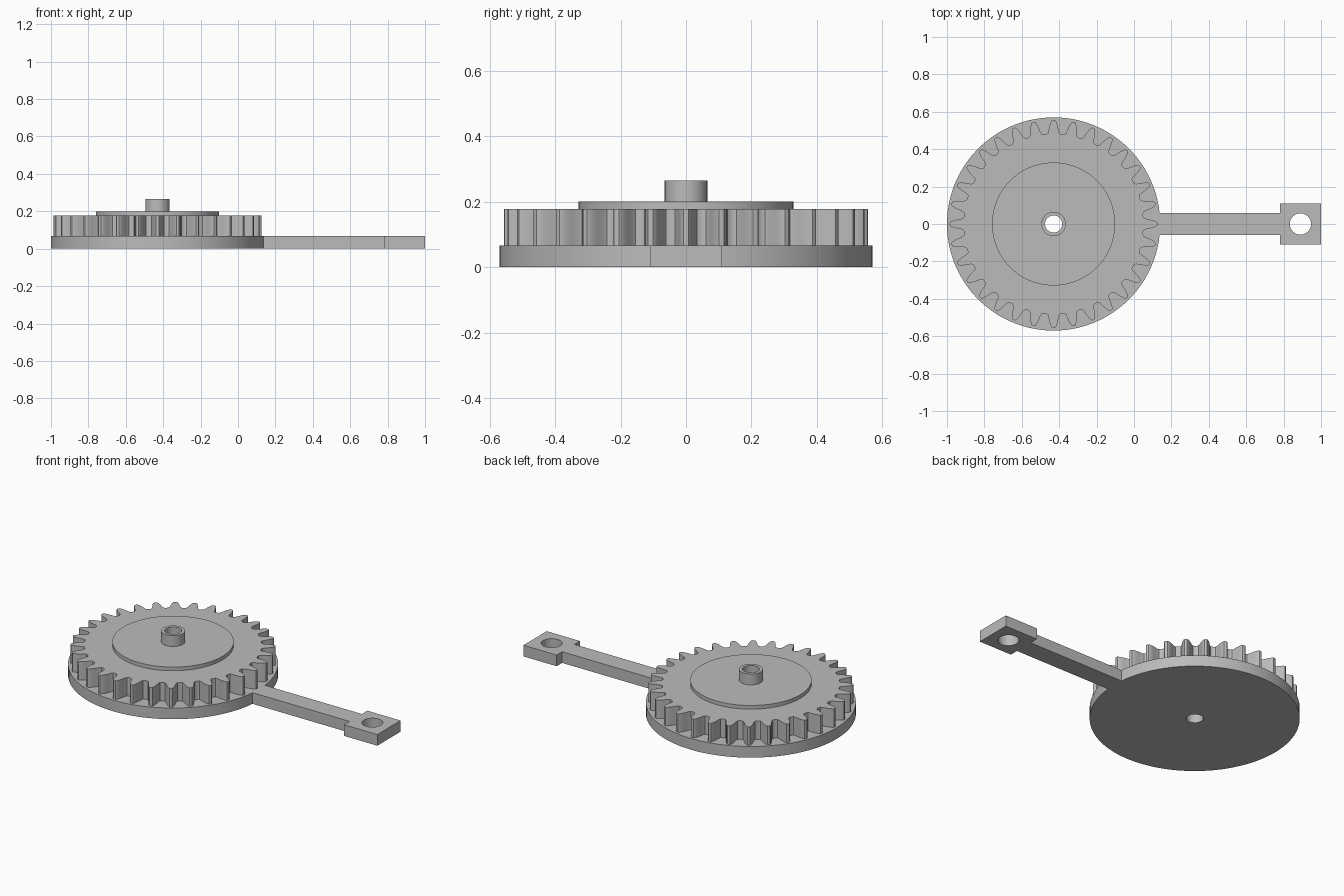
import bpy, bmesh
from math import sin, cos, pi, asin, radians

if "Cube" in bpy.data.objects:
    bpy.data.objects.remove(bpy.data.objects["Cube"], do_unlink=True)

GREY = (0.5, 0.5, 0.5, 1)
mat = bpy.data.materials.new("plain grey")
mat.use_nodes = True
mat.diffuse_color = GREY
mat.node_tree.nodes["Principled BSDF"].inputs["Base Color"].default_value = GREY

CX = -0.43          # wheel axis
BASE_TOP, GEAR_TOP, DISC_TOP, HUB_TOP = 0.067, 0.178, 0.2, 0.265


def polar(r, a):
    return (CX + r * cos(a), r * sin(a))


def circle(r, x=CX, n=64):
    return [(x + r * cos(2 * pi * i / n), r * sin(2 * pi * i / n)) for i in range(n)]


def plate(name, z0, z1, *loops):
    """Extrude an outline (first loop) with holes (other loops)."""
    curve = bpy.data.curves.new(name, "CURVE")
    curve.dimensions = "2D"
    curve.fill_mode = "BOTH"
    curve.extrude = (z1 - z0) / 2
    for pts in loops:
        spline = curve.splines.new("POLY")
        spline.points.add(len(pts) - 1)
        for p, (x, y) in zip(spline.points, pts):
            p.co = (x, y, 0, 1)
        spline.use_cyclic_u = True
    temp = bpy.data.objects.new(name + "_outline", curve)
    bpy.context.collection.objects.link(temp)
    bpy.context.view_layer.update()
    mesh = bpy.data.meshes.new_from_object(
        temp.evaluated_get(bpy.context.evaluated_depsgraph_get()))
    bpy.data.objects.remove(temp, do_unlink=True)

    bm = bmesh.new()
    bm.from_mesh(mesh)
    bmesh.ops.remove_doubles(bm, verts=bm.verts, dist=1e-5)
    bmesh.ops.translate(bm, verts=bm.verts, vec=(0, 0, (z0 + z1) / 2))
    bmesh.ops.recalc_face_normals(bm, faces=bm.faces)
    bm.to_mesh(mesh)
    bm.free()
    mesh.name = name
    mesh.materials.clear()
    mesh.materials.append(mat)
    obj = bpy.data.objects.new(name, mesh)
    bpy.context.collection.objects.link(obj)
    bpy.ops.object.select_all(action="DESELECT")
    obj.select_set(True)
    bpy.context.view_layer.objects.active = obj
    bpy.ops.object.shade_smooth_by_angle(angle=radians(30))
    return obj


bore = circle(0.046, n=40)

# Base disc, arm and square end lug in one outline
R, ARM, LUG, LUG_X = 0.57, 0.058, 0.11, 0.78
start = asin(ARM / R)
N = 96
base = [polar(R, start + (2 * pi - 2 * start) * i / N) for i in range(N + 1)]
base += [(LUG_X, -ARM), (LUG_X, -LUG), (1, -LUG), (1, LUG), (LUG_X, LUG), (LUG_X, ARM)]
plate("base_with_arm", 0, BASE_TOP, base, bore, circle(0.057, x=0.89, n=40))

# Gear ring: half a tooth as (fraction of pitch, radius), mirrored and repeated
TEETH = 32
half = [(0.07, 0.555), (0.12, 0.549), (0.18, 0.534), (0.24, 0.514),
        (0.29, 0.494), (0.35, 0.484), (0.43, 0.481)]
tooth = [(-f, r) for f, r in reversed(half)] + [(0, 0.556)] + half
gear = [polar(r, (t + f) * 2 * pi / TEETH) for t in range(TEETH) for f, r in tooth]
plate("gear_teeth", BASE_TOP, GEAR_TOP, gear, bore)

# Raised disc and hollow hub
plate("raised_disc", GEAR_TOP, DISC_TOP, circle(0.329, n=96), bore)
plate("hub", DISC_TOP, HUB_TOP, circle(0.065), bore)
